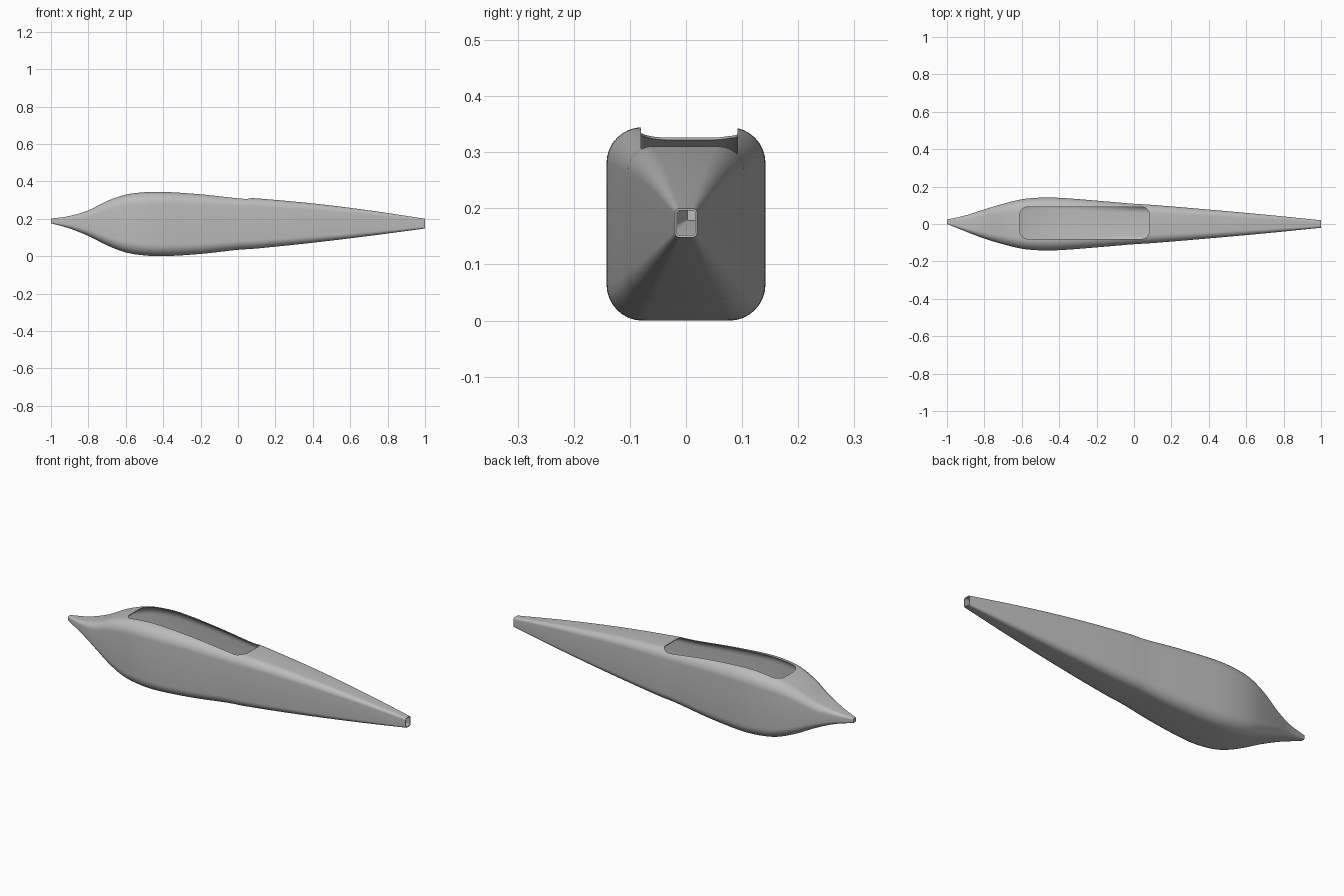
import bpy, bmesh, math

cube = bpy.data.objects.get("Cube")
if cube:
    bpy.data.objects.remove(cube)

grey = bpy.data.materials.new("light_grey")
grey.use_nodes = True
grey.diffuse_color = (0.5, 0.5, 0.5, 1)
grey.node_tree.nodes["Principled BSDF"].inputs["Base Color"].default_value = (0.5, 0.5, 0.5, 1)

# Stations along the hull: x, top z, bottom z, half width, centre y
STATIONS = [
    (-1.0, 0.20, 0.176, 0.012, 0.012), (-0.9, 0.215, 0.148, 0.043, 0.003),
    (-0.8, 0.245, 0.108, 0.078, 0), (-0.7, 0.295, 0.058, 0.108, 0),
    (-0.6, 0.329, 0.02, 0.132, 0), (-0.5, 0.342, 0.004, 0.141, 0),
    (-0.4, 0.344, 0, 0.140, 0), (-0.2, 0.332, 0.012, 0.125, 0),
    (0, 0.314, 0.034, 0.108, 0), (0.1, 0.309, 0.041, 0.102, 0),
    (0.4, 0.282, 0.072, 0.077, 0), (0.7, 0.245, 0.108, 0.05, 0),
    (1.0, 0.20, 0.148, 0.02, 0),
]


def sample(x):
    """Smooth cubic interpolation of the stations."""
    i = max(k for k in range(len(STATIONS) - 1) if STATIONS[k][0] <= x + 1e-6)
    a, b = STATIONS[i], STATIONS[i + 1]
    before, after = STATIONS[max(i - 1, 0)], STATIONS[min(i + 2, len(STATIONS) - 1)]
    h = b[0] - a[0]
    t = (x - a[0]) / h
    result = []
    for k in range(1, 5):
        m0 = (b[k] - before[k]) / (b[0] - before[0]) * h
        m1 = (after[k] - a[k]) / (after[0] - a[0]) * h
        result.append((2*t**3 - 3*t**2 + 1) * a[k] + (t**3 - 2*t**2 + t) * m0
                      + (3*t**2 - 2*t**3) * b[k] + (t**3 - t**2) * m1)
    return result


def rounded_rect(half_u, half_v, radius, steps=8):
    points = []
    for corner, (su, sv) in enumerate(((1, 1), (-1, 1), (-1, -1), (1, -1))):
        for s in range(steps + 1):
            a = (corner + s / steps) * math.pi / 2
            points.append((su * (half_u - radius) + radius * math.cos(a),
                           sv * (half_v - radius) + radius * math.sin(a)))
    return points


def loft(name, rings, cap_end):
    bm = bmesh.new()
    loops = [[bm.verts.new(p) for p in ring] for ring in rings]
    n = len(loops[0])
    for a, b in zip(loops, loops[1:]):
        for i in range(n):
            bm.faces.new((a[i], a[(i + 1) % n], b[(i + 1) % n], b[i]))
    bm.faces.new(loops[0])
    if cap_end:
        bm.faces.new(loops[-1])
    bmesh.ops.recalc_face_normals(bm, faces=bm.faces)
    mesh = bpy.data.meshes.new(name)
    bm.to_mesh(mesh)
    bm.free()
    mesh.materials.append(grey)
    obj = bpy.data.objects.new(name, mesh)
    bpy.context.collection.objects.link(obj)
    return obj


# Hollow hull: closed nose, open tail
rings = []
for i in range(81):
    x = -1 + i / 40
    top, bottom, half, cy = sample(x)
    mid, tall = (top + bottom) / 2, (top - bottom) / 2
    rings.append([(x, cy + u, mid + v)
                  for u, v in rounded_rect(half, tall, 0.45 * half)])
hull = loft("hull", rings, False)

# Cutter for the rounded hatch opening in the roof
outline = rounded_rect(0.347, 0.086, 0.045)
cutter = loft("hatch_cutter", [[(u - 0.264, v + 0.006, z) for u, v in outline]
                               for z in (0.2, 0.5)], True)
cutter.hide_render = True

shell = hull.modifiers.new("wall", "SOLIDIFY")
shell.thickness = 0.004
shell.offset = -1
cut = hull.modifiers.new("hatch", "BOOLEAN")
cut.operation = "DIFFERENCE"
cut.solver = "EXACT"
cut.object = cutter

bpy.ops.object.select_all(action="DESELECT")
hull.select_set(True)
bpy.context.view_layer.objects.active = hull
for name in ("wall", "hatch"):
    bpy.ops.object.modifier_apply(modifier=name)
bpy.data.objects.remove(cutter)
bpy.ops.object.shade_smooth_by_angle(angle=math.radians(35))
